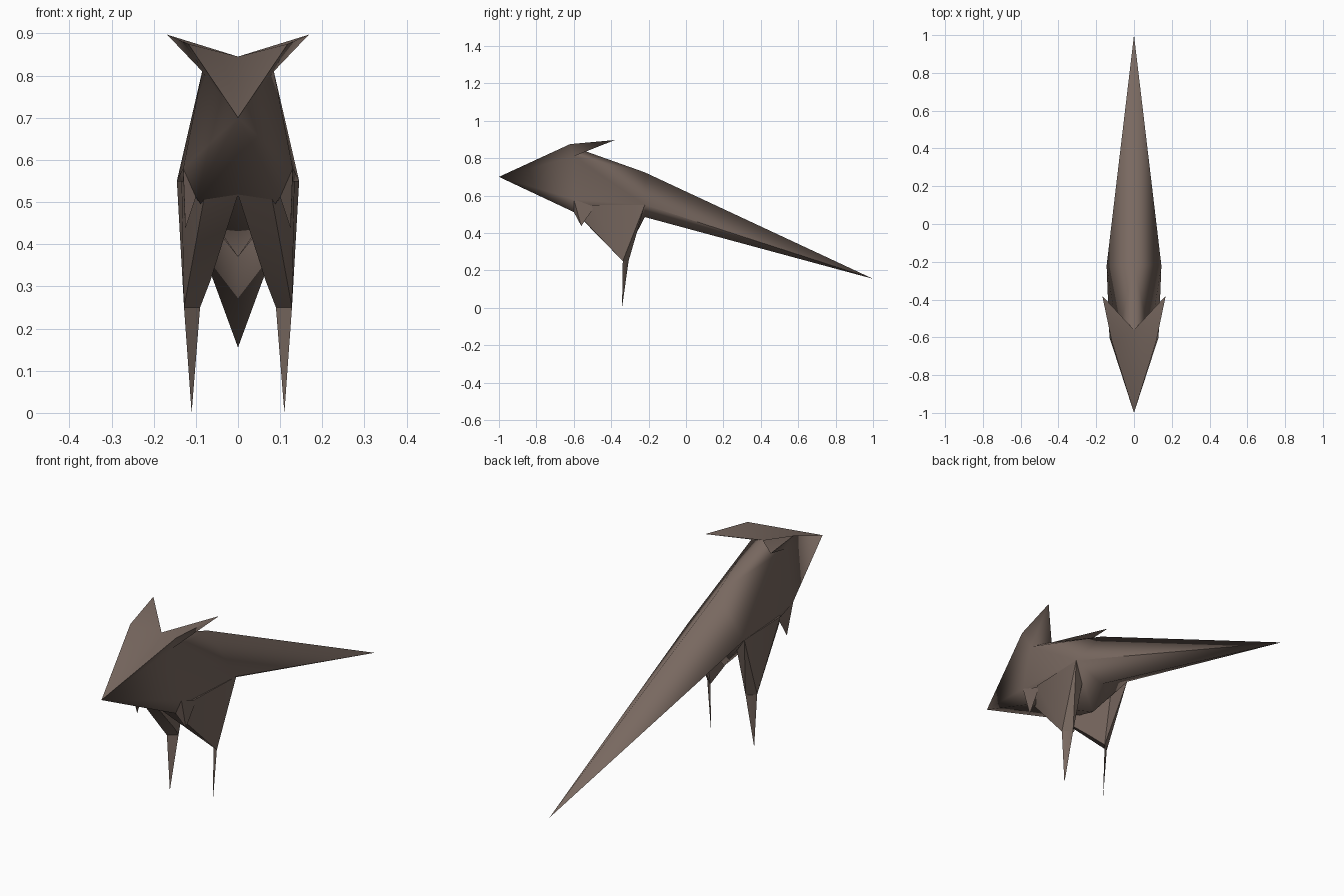
import bpy, bmesh, math

cube = bpy.data.objects.get("Cube")
if cube:
    bpy.data.objects.remove(cube, do_unlink=True)

# single hide colour
hide = bpy.data.materials.new("brown_hide")
hide.use_nodes = True
colour = (0.19, 0.14, 0.117, 1)
hide.diffuse_color = colour
bsdf = hide.node_tree.nodes["Principled BSDF"]
bsdf.inputs["Base Color"].default_value = colour
bsdf.inputs["Roughness"].default_value = 0.8


def mirrored_hulls(name, hulls, angle):
    """Convex blocks for the left half, welded where they share corners, then mirrored."""
    bm = bmesh.new()
    for points in hulls:
        verts = {bm.verts.new(p): p for p in points}
        bmesh.ops.convex_hull(bm, input=list(verts))
        faces = {f for v in verts for f in v.link_faces}
        joints = [set(points) & set(other) for other in hulls if other is not points]
        # open the seam and the joints so the blocks form one skin
        inner = []
        for f in faces:
            corners = {verts[v] for v in f.verts}
            if all(c[0] == 0 for c in corners) or any(corners <= j for j in joints):
                inner.append(f)
        bmesh.ops.delete(bm, geom=inner, context="FACES_ONLY")
    bmesh.ops.delete(bm, geom=[e for e in bm.edges if not e.link_faces], context="EDGES")
    bmesh.ops.delete(bm, geom=[v for v in bm.verts if not v.link_faces], context="VERTS")
    bmesh.ops.remove_doubles(bm, verts=bm.verts[:], dist=0.0001)
    mesh = bpy.data.meshes.new(name)
    bm.to_mesh(mesh)
    bm.free()
    mesh.materials.append(hide)
    ob = bpy.data.objects.new(name, mesh)
    bpy.context.collection.objects.link(ob)
    bpy.ops.object.select_all(action="DESELECT")
    ob.select_set(True)
    bpy.context.view_layer.objects.active = ob
    mod = ob.modifiers.new("Mirror", "MIRROR")
    mod.merge_threshold = 0.0005
    bpy.ops.object.modifier_apply(modifier=mod.name)
    bpy.ops.object.shade_smooth_by_angle(angle=math.radians(angle))


# shared corners
nose = (0, -1, 0.7)
notch = (0, -0.56, 0.845)
temple = (0.085, -0.6, 0.81)
brow = (0.118, -0.62, 0.875)
cheek = (0.13, -0.6, 0.58)
jaw = (0.1, -0.6, 0.512)
chin = (0, -0.6, 0.518)
hip = (0.145, -0.22, 0.55)
ankle_out = (0.128, -0.338, 0.25)
ankle_in = (0.09, -0.307, 0.25)
waist = [(0, -0.22, 0.724), hip, (0, -0.22, 0.485)]

# head, brow, crest horn, trunk with keeled belly, and tail
skull = [nose, notch, temple, cheek, jaw, chin]
brow_wedge = [nose, brow, notch, temple]
horn = [brow, notch, temple, (0.168, -0.38, 0.897)]
trunk = [notch, temple, cheek, jaw, chin, (0, -0.28, 0.37)] + waist
tail = waist + [(0, -0.05, 0.47), (0, 1, 0.155)]
mirrored_hulls("body", [skull, brow_wedge, horn, trunk, tail], 95)

# tiny pointed forelimbs
mirrored_hulls("forelimbs", [[cheek, jaw, (0.13, -0.49, 0.54),
                              (0.125, -0.56, 0.437)]], 50)

# thighs reaching forward to the chest
mirrored_hulls("thighs", [[
    hip, (0.134, -0.5, 0.55), (0.08, -0.25, 0.5), chin, (0.08, -0.59, 0.512),
    (0.065, -0.375, 0.315), ankle_out, ankle_in]], 50)

# thin blade-like shins
mirrored_hulls("shins", [[ankle_out, ankle_in, (0.111, -0.317, 0.25),
                          (0.11, -0.342, 0)]], 50)
